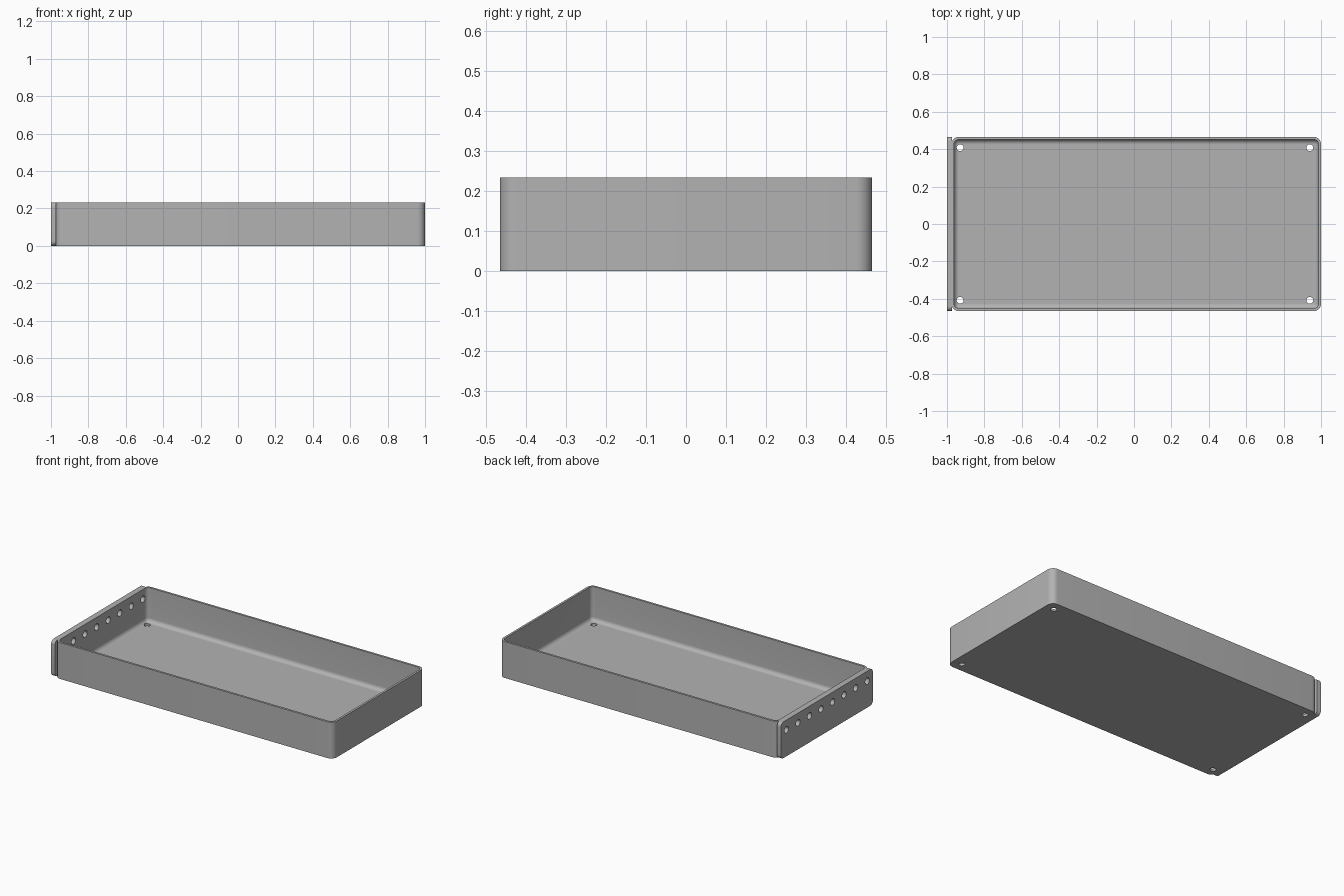
import bpy, bmesh
from math import cos, sin, pi
from mathutils import Matrix

cube = bpy.data.objects.get("Cube")
if cube:
    bpy.data.objects.remove(cube)

# Single grey material
GREY = (0.45, 0.45, 0.45, 1)
grey = bpy.data.materials.new("plain grey")
grey.use_nodes = True
grey.diffuse_color = GREY
grey.node_tree.nodes["Principled BSDF"].inputs["Base Color"].default_value = GREY

# Main dimensions
LEFT, RIGHT, HALF_Y, HEIGHT = -0.976, 1.0, 0.466, 0.233
WALL, CORNER, FILLET = 0.014, 0.04, 0.026
STEPS = 8


def rounded_rect(x0, x1, y0, y1, r):
    """Counter-clockwise outline with arc corners."""
    pts = []
    corners = ((x1 - r, y1 - r), (x0 + r, y1 - r), (x0 + r, y0 + r), (x1 - r, y0 + r))
    for q, (cx, cy) in enumerate(corners):
        for i in range(STEPS + 1):
            a = (q + i / STEPS) * pi / 2
            pts.append((cx + r * cos(a), cy + r * sin(a)))
    return pts


def loft(bm, rings):
    """Skin a stack of equal outlines and cap both ends."""
    loops = [[bm.verts.new(p) for p in ring] for ring in rings]
    n = len(loops[0])
    for a, b in zip(loops, loops[1:]):
        for i in range(n):
            j = (i + 1) % n
            bm.faces.new((a[i], a[j], b[j], b[i]))
    bm.faces.new(loops[0][::-1])
    bm.faces.new(loops[-1])


def make_object(name, bm):
    bmesh.ops.recalc_face_normals(bm, faces=bm.faces)
    mesh = bpy.data.meshes.new(name)
    bm.to_mesh(mesh)
    bm.free()
    mesh.materials.append(grey)
    obj = bpy.data.objects.new(name, mesh)
    bpy.context.collection.objects.link(obj)
    return obj


def activate(obj):
    bpy.ops.object.select_all(action='DESELECT')
    obj.select_set(True)
    bpy.context.view_layer.objects.active = obj


# Tray shell: outside wall, rim, inside wall, fillet, floor
profile = [(0, 0), (0, HEIGHT), (WALL, HEIGHT)]
for i in range(STEPS + 1):
    a = i / STEPS * pi / 2 * 0.98
    profile.append((WALL + FILLET * (1 - cos(a)), WALL + FILLET * (1 - sin(a))))
rings = []
for inset, z in profile:
    outline = rounded_rect(LEFT + inset, RIGHT - inset, -HALF_Y + inset, HALF_Y - inset,
                           max(CORNER - inset, 0.0005))
    rings.append([(x, y, z) for x, y in outline])
bm = bmesh.new()
loft(bm, rings)
tray = make_object("tray", bm)

# Outer end plate with rounded corners
outline = rounded_rect(-HALF_Y, HALF_Y, 0, HEIGHT, 0.025)
bm = bmesh.new()
loft(bm, [[(x, y, z) for y, z in outline] for x in (-1.0, LEFT + 0.003)])
plate = make_object("end_plate", bm)

# Cutters for the floor screw holes and the row of end holes
bm = bmesh.new()
for x in (-0.93, 0.94):
    for y in (-0.408, 0.408):
        bmesh.ops.create_cone(bm, cap_ends=True, segments=24, radius1=0.018, radius2=0.018,
                              depth=0.1, matrix=Matrix.Translation((x, y, 0)))
for i in range(8):
    place = Matrix.Translation((LEFT, (i - 3.5) * 0.117, 0.17)) @ Matrix.Rotation(pi / 2, 4, 'Y')
    bmesh.ops.create_cone(bm, cap_ends=True, segments=24, radius1=0.021, radius2=0.021,
                          depth=0.1, matrix=place)
cutter = make_object("hole_cutter", bm)
cutter.hide_render = True

for obj in (tray, plate):
    activate(obj)
    mod = obj.modifiers.new("holes", 'BOOLEAN')
    mod.operation = 'DIFFERENCE'
    mod.solver = 'EXACT'
    mod.object = cutter
    bpy.ops.object.modifier_apply(modifier=mod.name)
    bpy.ops.object.shade_smooth_by_angle(angle=pi / 6)
bpy.data.objects.remove(cutter)
